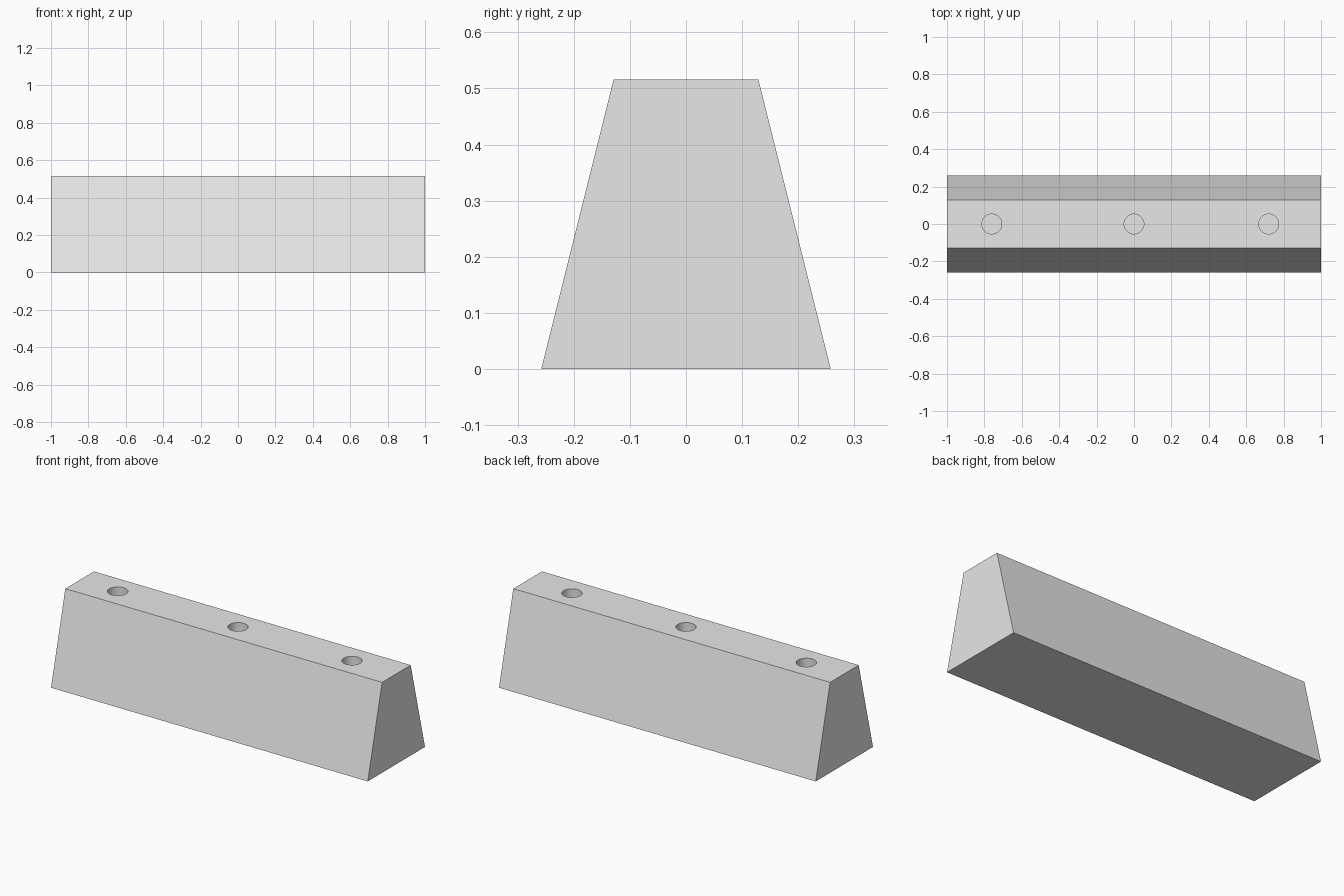
import bpy
import bmesh

if "Cube" in bpy.data.objects:
    bpy.data.objects.remove(bpy.data.objects["Cube"], do_unlink=True)

LENGTH, HEIGHT = 2.0, 0.516
BASE_HALF, TOP_HALF = 0.258, 0.129
HOLE_RADIUS, HOLE_DEPTH = 0.053, 0.26
HOLE_CENTRES = (-0.76, 0.0, 0.72)

grey = bpy.data.materials.new("light grey")
grey.use_nodes = True
grey.diffuse_color = (0.8, 0.8, 0.8, 1)
grey.node_tree.nodes["Principled BSDF"].inputs["Base Color"].default_value = (0.8, 0.8, 0.8, 1)

# Tapered block: trapezoid profile extruded along x
bm = bmesh.new()
profile = [(-BASE_HALF, 0), (BASE_HALF, 0), (TOP_HALF, HEIGHT), (-TOP_HALF, HEIGHT)]
end = bm.faces.new([bm.verts.new((-LENGTH / 2, y, z)) for y, z in profile])
extruded = bmesh.ops.extrude_face_region(bm, geom=[end])["geom"]
bmesh.ops.translate(bm, vec=(LENGTH, 0, 0),
                    verts=[v for v in extruded if isinstance(v, bmesh.types.BMVert)])
bmesh.ops.recalc_face_normals(bm, faces=bm.faces)
mesh = bpy.data.meshes.new("tapered_block")
bm.to_mesh(mesh)
bm.free()
block = bpy.data.objects.new("tapered_block", mesh)
bpy.context.collection.objects.link(block)
mesh.materials.append(grey)

# Blind round holes in the top
for x in HOLE_CENTRES:
    bpy.ops.mesh.primitive_cylinder_add(vertices=48, radius=HOLE_RADIUS,
                                        depth=2 * HOLE_DEPTH, location=(x, 0, HEIGHT))
    cutter = bpy.context.object
    cutter.name = "hole_cutter"
    cutter.data.materials.append(grey)
    cutter.hide_render = True
    cutter.hide_set(True)
    cut = block.modifiers.new("top_hole", 'BOOLEAN')
    cut.operation = 'DIFFERENCE'
    cut.solver = 'EXACT'
    cut.object = cutter

# Apply the cuts and remove the cutters
bpy.ops.object.select_all(action='DESELECT')
block.select_set(True)
bpy.context.view_layer.objects.active = block
for cut in list(block.modifiers):
    cutter = cut.object
    bpy.ops.object.modifier_apply(modifier=cut.name)
    bpy.data.objects.remove(cutter, do_unlink=True)

# Smooth hole walls, crisp block edges
bpy.ops.object.shade_smooth_by_angle(angle=0.5)
# The taper meets the ends and top at sharp angles; keep the top edges crisp
block.data.update()
